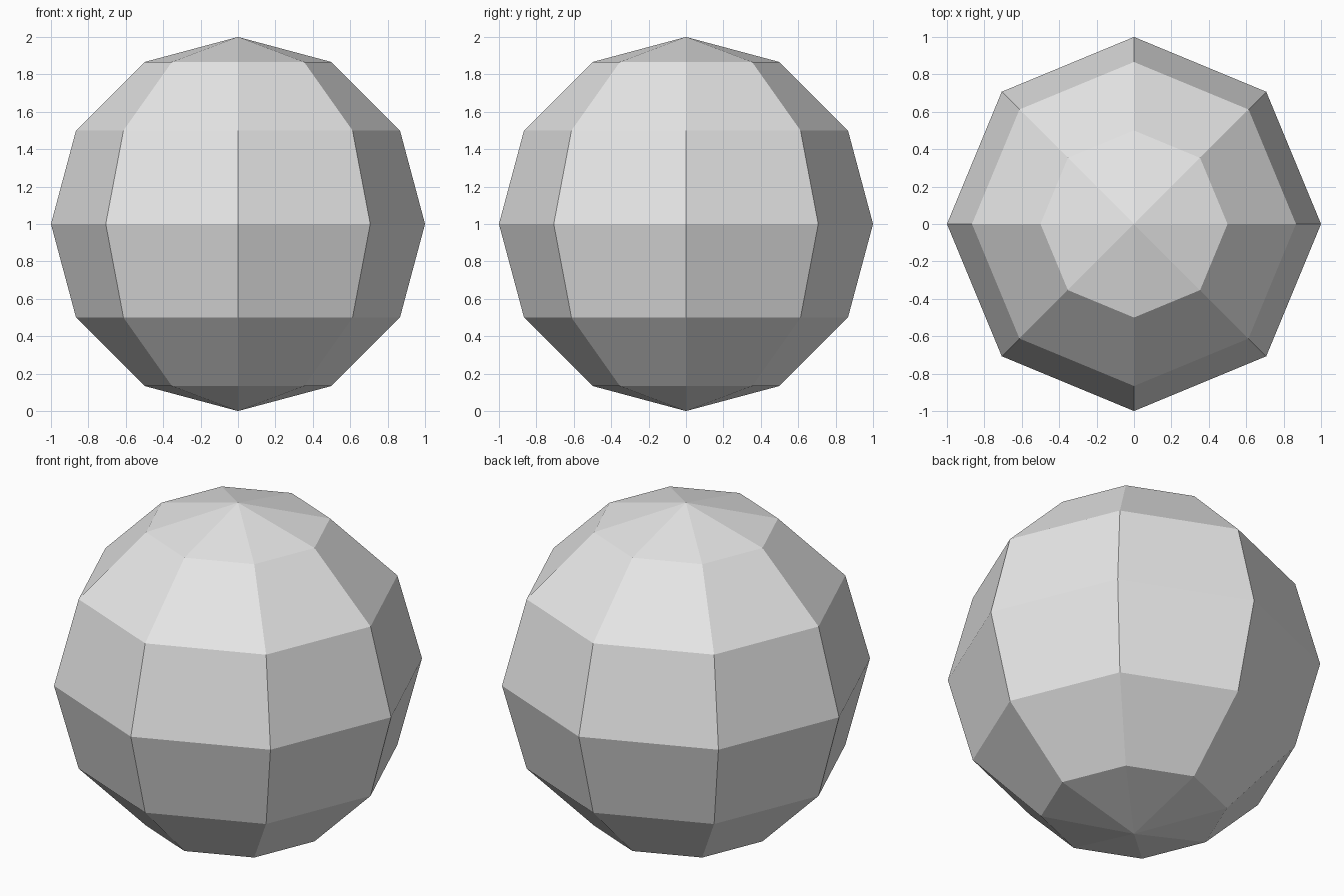
import bpy

# Remove the default cube
cube = bpy.data.objects.get("Cube")
if cube:
    bpy.data.objects.remove(cube, do_unlink=True)

# Plain light grey material
grey = bpy.data.materials.new("light_grey")
grey.use_nodes = True
colour = (0.8, 0.8, 0.8, 1.0)
grey.diffuse_color = colour
for node in grey.node_tree.nodes:
    if node.type == 'BSDF_PRINCIPLED':
        node.inputs["Base Color"].default_value = colour

# Flat-shaded low-poly ball resting on the ground
bpy.ops.mesh.primitive_uv_sphere_add(segments=8, ring_count=6, radius=1, location=(0, 0, 1))
ball = bpy.context.object
ball.name = "low_poly_ball"
ball.data.name = "low_poly_ball"
ball.data.materials.append(grey)
bpy.ops.object.shade_flat()
